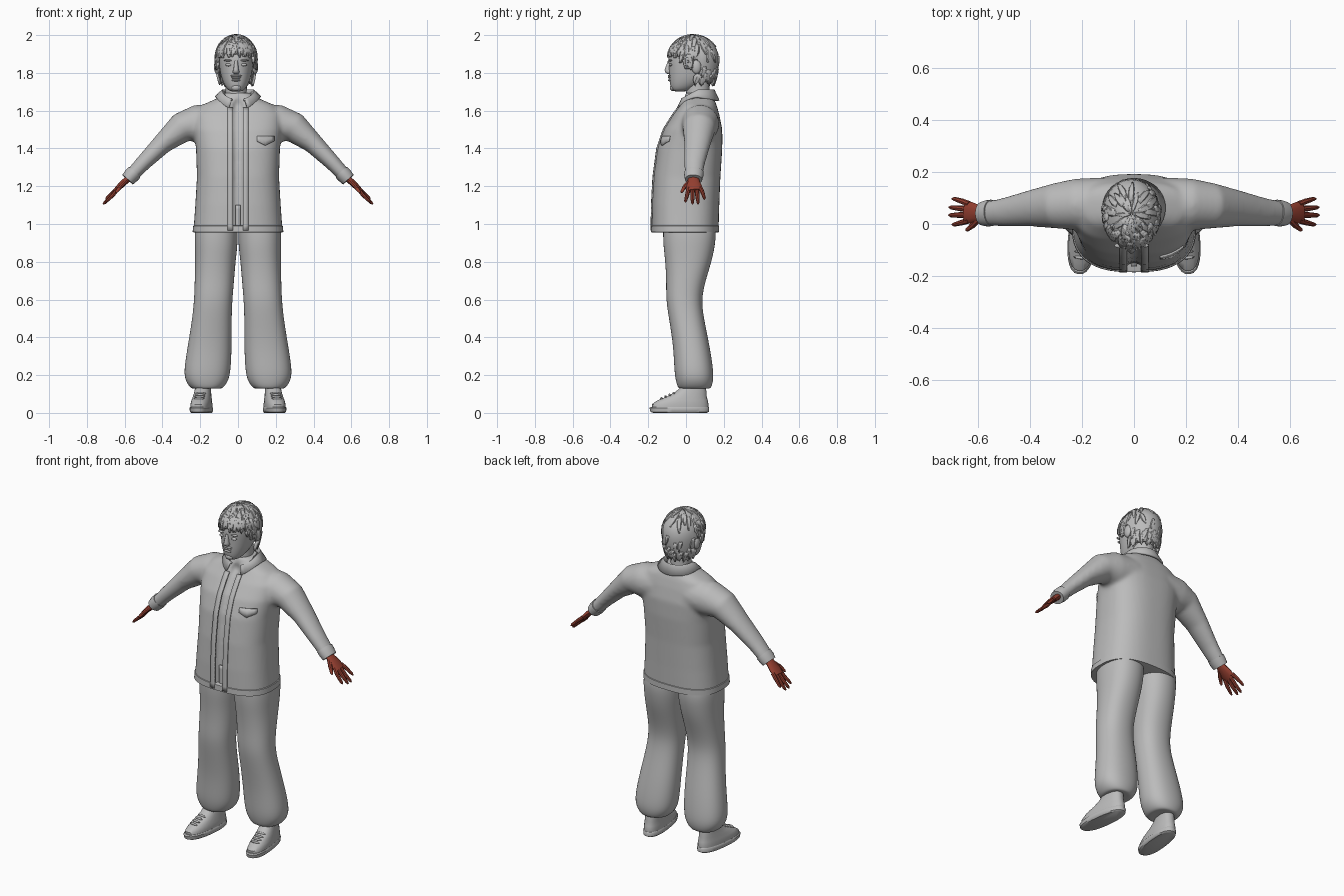
import bpy, bmesh, math, random
from mathutils import Vector, Matrix

random.seed(4)
if "Cube" in bpy.data.objects:
    bpy.data.objects.remove(bpy.data.objects["Cube"])


def material(name, color):
    m = bpy.data.materials.new(name)
    m.use_nodes = True
    m.diffuse_color = color
    m.node_tree.nodes["Principled BSDF"].inputs["Base Color"].default_value = color
    return m


GREY = material("light grey", (0.5, 0.5, 0.5, 1))
SKIN = material("red brown skin", (0.3, 0.05, 0.03, 1))


def finish(bm, name, mat=GREY, mirror=False, subsurf=0, thick=0, angle=40):
    """Turn a bmesh into an object with the usual modifiers."""
    bmesh.ops.recalc_face_normals(bm, faces=bm.faces)
    me = bpy.data.meshes.new(name)
    bm.to_mesh(me)
    bm.free()
    me.materials.append(mat)
    ob = bpy.data.objects.new(name, me)
    bpy.context.collection.objects.link(ob)
    if angle:
        bpy.ops.object.select_all(action='DESELECT')
        ob.select_set(True)
        bpy.context.view_layer.objects.active = ob
        bpy.ops.object.shade_smooth_by_angle(angle=math.radians(angle))
    if thick:
        mod = ob.modifiers.new("thickness", 'SOLIDIFY')
        mod.thickness, mod.offset = thick, 0
    if mirror:
        ob.modifiers.new("mirror", 'MIRROR')
    if subsurf:
        mod = ob.modifiers.new("smooth", 'SUBSURF')
        mod.levels = mod.render_levels = subsurf
    return ob


def power_circle(n, p):
    for i in range(n):
        c, s = math.cos(math.tau * i / n), math.sin(math.tau * i / n)
        yield (math.copysign(abs(c) ** (2 / p), c), math.copysign(abs(s) ** (2 / p), s))


def skin_rings(bm, rings):
    rings = [[bm.verts.new(p) for p in r] for r in rings]
    for a, b in zip(rings, rings[1:]):
        for i in range(len(a)):
            j = (i + 1) % len(a)
            bm.faces.new((a[i], a[j], b[j], b[i]))
    bm.faces.new(rings[0])
    bm.faces.new(rings[-1])


def stack(bm, rows, n=16, p=2.3):
    """Level sections: z, centre x, half width, front y, back y."""
    skin_rings(bm, [[Vector((cx + hx * u, (yf + yb) / 2 + (yb - yf) / 2 * v, z))
                     for u, v in power_circle(n, p)] for z, cx, hx, yf, yb in rows])


def tube(bm, pts, n=12):
    """Sections square to a path: x, y, z, thickness radius, y radius."""
    ps = [Vector(q[:3]) for q in pts]
    rings = []
    for i, q in enumerate(pts):
        t = (ps[min(i + 1, len(ps) - 1)] - ps[max(i - 1, 0)]).normalized()
        a = t.cross(Vector((0, 1, 0))).normalized()
        b = a.cross(t)
        rings.append([ps[i] + a * q[3] * u + b * q[4] * v for u, v in power_circle(n, 2)])
    skin_rings(bm, rings)


def grid(bm, rows):
    rows = [[bm.verts.new(p) for p in r] for r in rows]
    for a, b in zip(rows, rows[1:]):
        for i in range(len(a) - 1):
            bm.faces.new((a[i], a[i + 1], b[i + 1], b[i]))


def blob(bm, pos, size, seg=12):
    m = Matrix.Translation(pos) @ Matrix.Diagonal((*size, 1))
    bmesh.ops.create_uvsphere(bm, u_segments=seg, v_segments=8, radius=1, matrix=m)


# Jacket: body and sleeves fused, with a sunken front opening
BODY = [(.96, 0, .236, -.182, .172), (1.1, 0, .226, -.18, .176), (1.25, 0, .217, -.172, .182),
        (1.4, 0, .222, -.152, .192), (1.5, 0, .235, -.118, .192), (1.58, 0, .235, -.068, .176),
        (1.63, 0, .19, -.03, .162), (1.67, 0, .1, -.01, .145), (1.695, 0, .065, 0, .13)]
SLEEVE = [(.1, .08, 1.535, .1, .1), (.22, .075, 1.53, .1, .1), (.3, .07, 1.51, .08, .088),
          (.4, .06, 1.425, .054, .07), (.5, .045, 1.325, .042, .056), (.575, .04, 1.245, .036, .046)]
bm = bmesh.new()
stack(bm, BODY, 128, 2.6)
for v in bm.verts:
    if abs(v.co.x) < .03 and v.co.y < 0 and v.co.z < 1.65:
        v.co.y += .03
for s in (1, -1):
    tube(bm, [(q[0] * s, *q[1:]) for q in SLEEVE], 24)
jacket = finish(bm, "jacket")
mod = jacket.modifiers.new("fuse", 'REMESH')
mod.mode, mod.voxel_size, mod.use_smooth_shade = 'VOXEL', .011, True
mod = jacket.modifiers.new("soften", 'SMOOTH')
mod.factor, mod.iterations = .5, 6


def chest(x, z, lift=.002):
    """Point on the front of the jacket body."""
    for a, b in zip(BODY, BODY[1:]):
        if a[0] <= z <= b[0]:
            f = (z - a[0]) / (b[0] - a[0])
            hx, yf, yb = (a[k] + (b[k] - a[k]) * f for k in (2, 3, 4))
            y = (yf + yb) / 2 - (yb - yf) / 2 * (1 - abs(x / hx) ** 2.6) ** (1 / 2.6)
            return Vector((x, y - lift, z))


# Plackets either side of the opening
bm = bmesh.new()
grid(bm, [[chest(x, .965 + .65 * k / 24) for x in (.026, .04, .055)] for k in range(25)])
finish(bm, "jacket_placket", mirror=True, thick=.008)

# Fly and zip tape inside the opening
bm = bmesh.new()
grid(bm, [[chest(x, .97 + .13 * k / 6, -.022) for x in (-.012, 0, .012)] for k in range(7)])
finish(bm, "zip_tape", thick=.008)

# Chest pocket flap, pointed in the middle
bm = bmesh.new()
grid(bm, [[chest(.1 + .09 * i / 6, 1.465 - k * (.025 - .004 * abs(i - 3)), .003)
           for i in range(7)] for k in range(3)])
finish(bm, "pocket_flap", thick=.008)

# Hem band
bm = bmesh.new()
stack(bm, [(z, 0, hx, -f, b) for z, hx, f, b in
           ((.955, .23, .177, .168), (.957, .24, .186, .176), (.99, .238, .185, .176),
            (.993, .23, .178, .17))], 64, 2.6)
finish(bm, "jacket_hem")

# Cuffs
bm = bmesh.new()
tube(bm, [(.548, .043, 1.274, .042, .051), (.565, .041, 1.256, .042, .051),
          (.584, .04, 1.235, .038, .046)], 20)
finish(bm, "sleeve_cuff", mirror=True)

# Folded collar, open at the front
bm = bmesh.new()
inner, middle, outer = [], [], []
for i in range(29):
    a = math.radians(-66 + 312 * i / 28)
    c, s = math.cos(a), math.sin(a)
    front = max(0, -s)
    inner.append((.068 * c, .06 + .078 * s, 1.69 - .045 * front))
    middle.append((.085 * c, .06 + .09 * s, 1.705 - .05 * front))
    outer.append((.118 * c, .06 + .112 * s, 1.672 - .07 * front ** 2 - .02 * max(0, s)))
grid(bm, [inner, middle, outer])
finish(bm, "collar", thick=.012)

# Trousers
bm = bmesh.new()
stack(bm, [(1.04, .11, .11, -.12, .15), (.95, .115, .117, -.125, .163), (.88, .116, .115, -.122, .155),
           (.8, .12, .109, -.112, .138), (.7, .125, .106, -.106, .105), (.6, .131, .103, -.108, .083),
           (.5, .138, .106, -.092, .096), (.35, .15, .119, -.068, .128), (.22, .163, .127, -.064, .148),
           (.165, .165, .115, -.055, .146), (.125, .165, .082, -.042, .132), (.13, .167, .06, -.02, .11)])
finish(bm, "trousers", mirror=True, subsurf=2, angle=180)

# Shoes, turned out a little
toe_out = Matrix.Rotation(math.radians(7), 3, 'Z')
shoe_parts = {
    "shoe_upper": [(.02, 0, .053, -.18, .118), (.045, 0, .054, -.182, .12), (.065, 0, .051, -.155, .116),
                   (.09, 0, .046, -.095, .11), (.11, 0, .043, -.058, .11), (.15, 0, .038, -.01, .1)],
    "shoe_sole": [(0, 0, .05, -.175, .112), (.006, 0, .056, -.19, .122), (.026, 0, .058, -.195, .124),
                  (.032, 0, .054, -.188, .12)]}
for name, rows in shoe_parts.items():
    bm = bmesh.new()
    stack(bm, rows, 28, 2.4)
    bmesh.ops.rotate(bm, verts=bm.verts, cent=(0, 0, 0), matrix=toe_out)
    bmesh.ops.translate(bm, verts=bm.verts, vec=(.19, 0, 0))
    finish(bm, name, mirror=True)
bm = bmesh.new()
for k in range(4):
    blob(bm, (0, -.065 - .022 * k, .104 - .009 * k), (.028, .006, .007), 8)
bmesh.ops.rotate(bm, verts=bm.verts, cent=(0, 0, 0), matrix=toe_out)
bmesh.ops.translate(bm, verts=bm.verts, vec=(.19, 0, 0))
finish(bm, "shoe_laces", mirror=True)

# Hands: palm, four spread fingers and a thumb
bm = bmesh.new()
tube(bm, [(.565, .04, 1.255, .018, .026), (.595, .04, 1.228, .017, .032), (.625, .042, 1.2, .016, .042),
          (.65, .045, 1.176, .012, .04)])
for base, tip, z in ((.077, .097, 1.13), (.057, .064, 1.105), (.035, .034, 1.105), (.014, -.002, 1.115)):
    x = .72 - abs(base - .045) * .6
    mid = (base + tip) / 2
    tube(bm, [(.635, base, 1.19, .011, .012), (x - .04, mid, z + .038, .01, .011),
              (x - .008, tip, z + .008, .008, .008), (x, tip, z, .003, .003)], 8)
tube(bm, [(.595, .022, 1.226, .012, .014), (.622, -.006, 1.198, .011, .012),
          (.642, -.022, 1.172, .008, .008), (.647, -.025, 1.166, .003, .003)], 8)
finish(bm, "hand", SKIN, mirror=True)

# Head and neck
head_parts = []
bm = bmesh.new()
stack(bm, [(1.7, 0, .03, -.066, 0), (1.715, 0, .05, -.08, .04), (1.75, 0, .07, -.087, .1),
           (1.79, 0, .083, -.09, .14), (1.84, 0, .091, -.092, .155), (1.88, 0, .094, -.096, .16),
           (1.93, 0, .092, -.085, .15), (1.97, 0, .06, -.04, .11)], 24, 2.2)
head_parts.append(finish(bm, "head", subsurf=1, angle=180))
bm = bmesh.new()
stack(bm, [(1.6, 0, .066, -.01, .135), (1.67, 0, .056, .002, .122), (1.78, 0, .057, -.005, .125)], 20, 2)
head_parts.append(finish(bm, "neck"))

# Nose, lips and chin
bm = bmesh.new()
stack(bm, [(1.795, 0, .012, -.1, -.07), (1.805, 0, .019, -.113, -.07), (1.818, 0, .014, -.114, -.07),
           (1.865, 0, .009, -.096, -.07)], 10, 2)
head_parts.append(finish(bm, "nose", angle=60))
bm = bmesh.new()
for z, w in ((1.775, .026), (1.761, .024), (1.785, .03)):
    blob(bm, (0, -.085, z), (w, .011, .006))
blob(bm, (0, -.07, 1.722), (.026, .016, .018))
head_parts.append(finish(bm, "mouth"))

# Eyes, brows and ears
bm = bmesh.new()
blob(bm, (.04, -.081, 1.843), (.018, .009, .008))
blob(bm, (.042, -.083, 1.866), (.024, .01, .005))
blob(bm, (.101, .055, 1.832), (.016, .026, .038))
head_parts.append(finish(bm, "eye_brow_and_ear", mirror=True))


# Hair: a cap with a stepped hairline covered in chunky locks
def hair_point(a, s, lift=0.0):
    if s < 1:
        z, r = .118 * math.cos(s * math.pi / 2), math.sin(s * math.pi / 2)
    else:
        z, r = -.14 * (s - 1), 1 - .2 * (s - 1) ** 2
    k = 1 + lift / .12
    return Vector((.106 * r * math.cos(a) * k, .038 + .13 * r * math.sin(a) * k, 1.878 + z * k))


def hairline(a):
    front = -math.sin(a)
    return .88 if front > .4 else 1.4 if front > .1 else 1.05 if front > -.25 else 1.9


bm = bmesh.new()
angles = [math.tau * i / 36 for i in range(37)]
grid(bm, [[hair_point(a, .02 + (hairline(a) - .02) * k / 9) for a in angles] for k in range(10)])
bmesh.ops.remove_doubles(bm, verts=bm.verts, dist=.0005)
head_parts.append(finish(bm, "hair_cap", thick=.012))

bm = bmesh.new()
for i in range(110):
    a = i * 2.39996
    end = random.uniform(.35, hairline(a) + .1) if i % 2 else hairline(a) + random.uniform(-.05, .12)
    length = random.uniform(.35, .5)
    twist = random.uniform(-.2, .2)
    rows = []
    for k, w in enumerate((.6, 1, .8, .15)):
        s = max(.04, end - length + length * k / 3)
        da = w * .17 / max(.35, math.sin(min(s, 1) * math.pi / 2))
        mid = a + twist * k / 3
        rows.append([hair_point(mid - da, s, -.004), hair_point(mid - da * .4, s, .008),
                     hair_point(mid + da * .4, s, .008), hair_point(mid + da, s, -.004)])
    grid(bm, rows)
head_parts.append(finish(bm, "hair_locks", thick=.004, angle=25))

for ob in head_parts:
    ob.location.x = -.01
